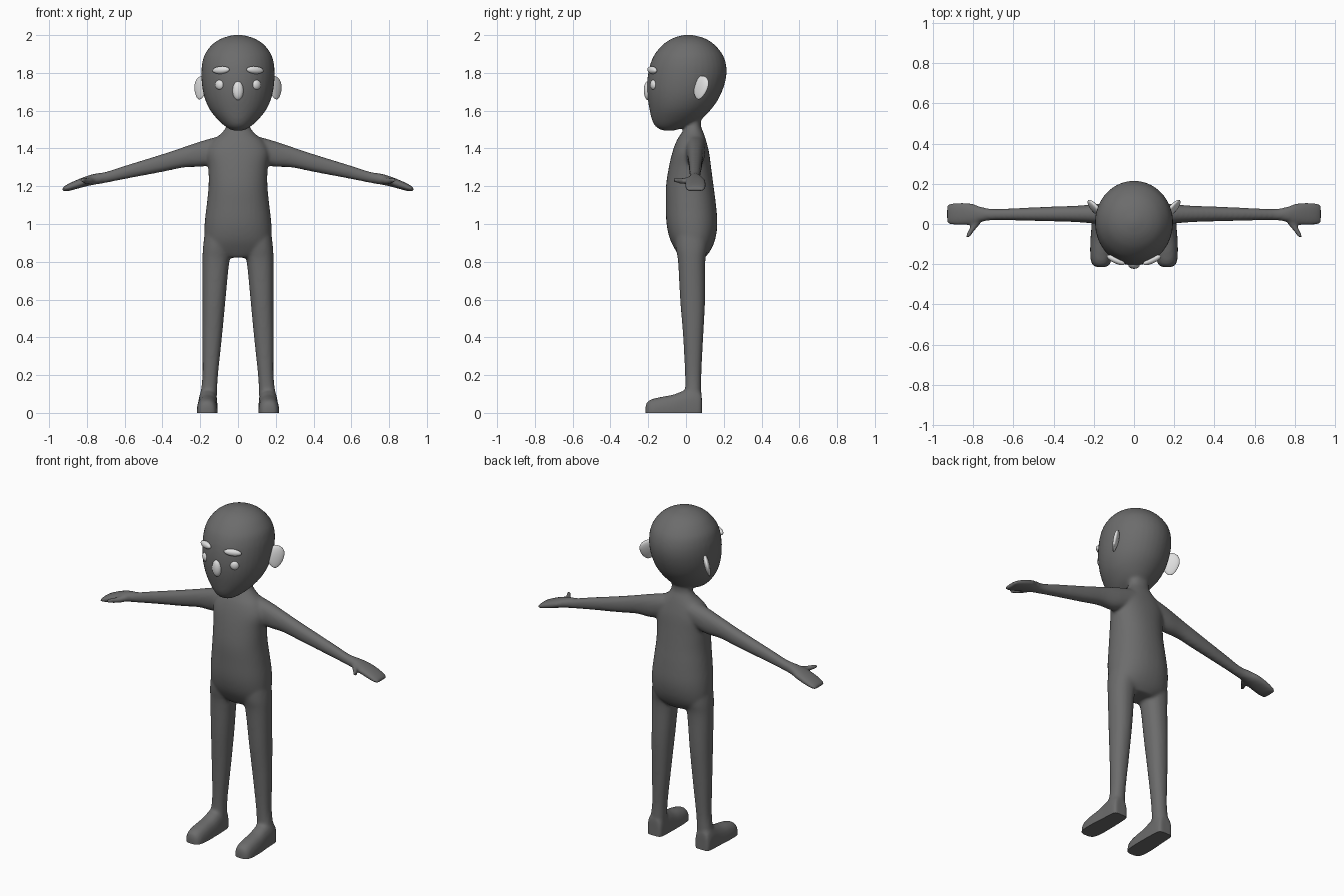
import bpy, bmesh, math
from mathutils import Vector, Matrix, Euler

if "Cube" in bpy.data.objects:
    bpy.data.objects.remove(bpy.data.objects["Cube"])

SIDES = 36


def material(name, v):
    m = bpy.data.materials.new(name)
    m.diffuse_color = (v, v, v, 1)
    m.use_nodes = True
    m.node_tree.nodes["Principled BSDF"].inputs["Base Color"].default_value = m.diffuse_color
    return m


SKIN = material("dark grey", 0.15)
PALE = material("pale grey", 0.75)


def refine(rows, n=4):
    """Smoothly subdivide a short list of cross-section rows."""
    out = []
    for i in range(len(rows) - 1):
        p = [rows[max(0, min(len(rows) - 1, i + k))] for k in (-1, 0, 1, 2)]
        for s in range(n):
            t = s / n
            out.append([0.5 * (2 * b + (c - a) * t + (2 * a - 5 * b + 4 * c - d) * t * t
                               + (3 * b - a - 3 * c + d) * t ** 3)
                        for a, b, c, d in zip(*p)])
    return out + [list(rows[-1])]


def loft(bm, rows, u, v, power=2.0, flip=1):
    """Rows are (x, y, z, half size along u, half size along v)."""
    rings = []
    for x, y, z, a, b in refine(rows):
        ring = []
        for k in range(SIDES):
            t = 2 * math.pi * k / SIDES
            c, s = math.cos(t), math.sin(t)
            p = (Vector((x, y, z))
                 + Vector(u) * math.copysign(abs(c) ** (2 / power), c) * a
                 + Vector(v) * math.copysign(abs(s) ** (2 / power), s) * b)
            ring.append(bm.verts.new((p.x * flip, p.y, p.z)))
        rings.append(ring)
    faces = [bm.faces.new(rings[0]), bm.faces.new(rings[-1])]
    for r0, r1 in zip(rings, rings[1:]):
        for k in range(SIDES):
            j = (k + 1) % SIDES
            faces.append(bm.faces.new((r0[k], r0[j], r1[j], r1[k])))
    bmesh.ops.recalc_face_normals(bm, faces=faces)


def upright(rows):
    """(z, front y, back y, half width) -> loft rows."""
    return [(0, (f + b) / 2, z, w, (b - f) / 2) for z, f, b, w in rows]


X, Y, Z = (1, 0, 0), (0, 1, 0), (0, 0, 1)
bm = bmesh.new()

# Head
loft(bm, upright([
    (1.495, -.125, -.06, .03), (1.515, -.16, 0, .065), (1.55, -.18, .075, .105),
    (1.60, -.192, .127, .146), (1.65, -.201, .165, .171), (1.70, -.206, .19, .185),
    (1.75, -.206, .207, .192), (1.80, -.20, .215, .194), (1.85, -.188, .211, .19),
    (1.90, -.165, .192, .175), (1.95, -.122, .15, .137), (1.98, -.077, .105, .092),
    (1.995, -.035, .06, .047), (2.002, 0, .025, .012)]), X, Y)

# Torso and neck
loft(bm, upright([
    (.822, -.03, .10, .09), (.86, -.055, .13, .165), (.92, -.085, .155, .178),
    (1.0, -.103, .166, .177), (1.1, -.107, .159, .166), (1.2, -.106, .146, .156),
    (1.3, -.091, .133, .157), (1.38, -.072, .122, .165), (1.44, -.05, .107, .135),
    (1.48, -.025, .094, .088), (1.515, -.002, .08, .064), (1.55, -.002, .08, .06),
    (1.60, -.002, .08, .06)]), X, Y, 2.2)

for side in (-1, 1):
    # Leg
    loft(bm, [
        (.158, .038, .03, .044, .043), (.155, .038, .10, .044, .043),
        (.147, .038, .20, .041, .043), (.137, .038, .40, .052, .053),
        (.127, .035, .60, .061, .066), (.117, .03, .80, .071, .072),
        (.105, .03, .88, .08, .085), (.09, .03, .98, .082, .09)], X, Y, 2.2, side)
    # Foot, extended below the ground and trimmed flat afterwards
    loft(bm, [
        (.163, .084, .03, .03, .05), (.16, .077, .03, .045, .085),
        (.16, .04, .03, .05, .105), (.16, -.02, .02, .052, .095),
        (.162, -.07, .01, .054, .086), (.163, -.13, .005, .055, .08),
        (.164, -.18, .0, .051, .073), (.164, -.205, .0, .04, .058),
        (.164, -.215, .0, .02, .035)], X, Z, 2.5, side)
    # Arm and mitten hand
    loft(bm, [
        (.07, .045, 1.405, .06, .068), (.18, .05, 1.374, .05, .069),
        (.28, .05, 1.355, .041, .055), (.40, .05, 1.323, .037, .047),
        (.60, .048, 1.273, .03, .035), (.70, .047, 1.247, .028, .029),
        (.76, .048, 1.237, .037, .029), (.80, .049, 1.227, .051, .027),
        (.85, .05, 1.211, .057, .024), (.90, .05, 1.193, .055, .019),
        (.93, .05, 1.182, .046, .010)], Y, Z, 2.2, side)
    # Thumb
    loft(bm, [
        (.765, .035, 1.235, .022, .02), (.785, .0, 1.229, .02, .018),
        (.81, -.035, 1.229, .016, .015), (.825, -.062, 1.232, .012, .012),
        (.83, -.07, 1.233, .006, .006)], X, Z, 2.0, side)

# Fuse everything into one soft skin
mesh = bpy.data.meshes.new("body_source")
bm.to_mesh(mesh)
bm.free()
source = bpy.data.objects.new("body_source", mesh)
bpy.context.collection.objects.link(source)
rm = source.modifiers.new("fuse", 'REMESH')
rm.mode = 'VOXEL'
rm.voxel_size = 0.009
sm = source.modifiers.new("soften", 'SMOOTH')
sm.factor = 0.5
sm.iterations = 7
bpy.context.view_layer.update()
deps = bpy.context.evaluated_depsgraph_get()
fused = bpy.data.meshes.new_from_object(source.evaluated_get(deps))
bpy.data.objects.remove(source)

# Flat soles
bm = bmesh.new()
bm.from_mesh(fused)
bmesh.ops.bisect_plane(bm, geom=bm.verts[:] + bm.edges[:] + bm.faces[:],
                       plane_co=(0, 0, 0), plane_no=(0, 0, 1), clear_inner=True)
bmesh.ops.holes_fill(bm, edges=[e for e in bm.edges if e.is_boundary], sides=0)
bmesh.ops.recalc_face_normals(bm, faces=bm.faces[:])
bm.to_mesh(fused)
bm.free()


def finish(name, mesh, mat):
    mesh.materials.clear()
    mesh.materials.append(mat)
    ob = bpy.data.objects.new(name, mesh)
    bpy.context.collection.objects.link(ob)
    bpy.ops.object.select_all(action='DESELECT')
    ob.select_set(True)
    bpy.context.view_layer.objects.active = ob
    bpy.ops.object.shade_smooth_by_angle(angle=math.radians(50))
    return ob


finish("body", fused, SKIN)


def ellipsoid(name, loc, radii, rot=(0, 0, 0), taper=0.0, flip=1):
    """Rounded lump; taper makes the lower end narrower."""
    b = bmesh.new()
    bmesh.ops.create_uvsphere(b, u_segments=24, v_segments=14, radius=1)
    for v in b.verts:
        k = 1 + taper * v.co.z
        v.co.x *= k
        v.co.y *= k
    b.transform(Matrix.LocRotScale(Vector(loc), Euler([math.radians(a) for a in rot]), Vector(radii)))
    if flip < 0:
        b.transform(Matrix.Scale(-1, 4, X))
        bmesh.ops.reverse_faces(b, faces=b.faces[:])
    me = bpy.data.meshes.new(name)
    b.to_mesh(me)
    b.free()
    finish(name, me, PALE)


# Face features
ellipsoid("nose", (0, -.202, 1.706), (.029, .021, .05))
for side, tag in ((-1, "left"), (1, "right")):
    ellipsoid("eye_" + tag, (.097, -.172, 1.737), (.025, .016, .026), (0, 0, 28), 0, side)
    ellipsoid("eyebrow_" + tag, (.09, -.179, 1.815), (.049, .017, .02), (0, 4, 25), 0, side)
    ellipsoid("ear_" + tag, (.196, .077, 1.722), (.05, .015, .064), (-12, 4, 48), .25, side)
